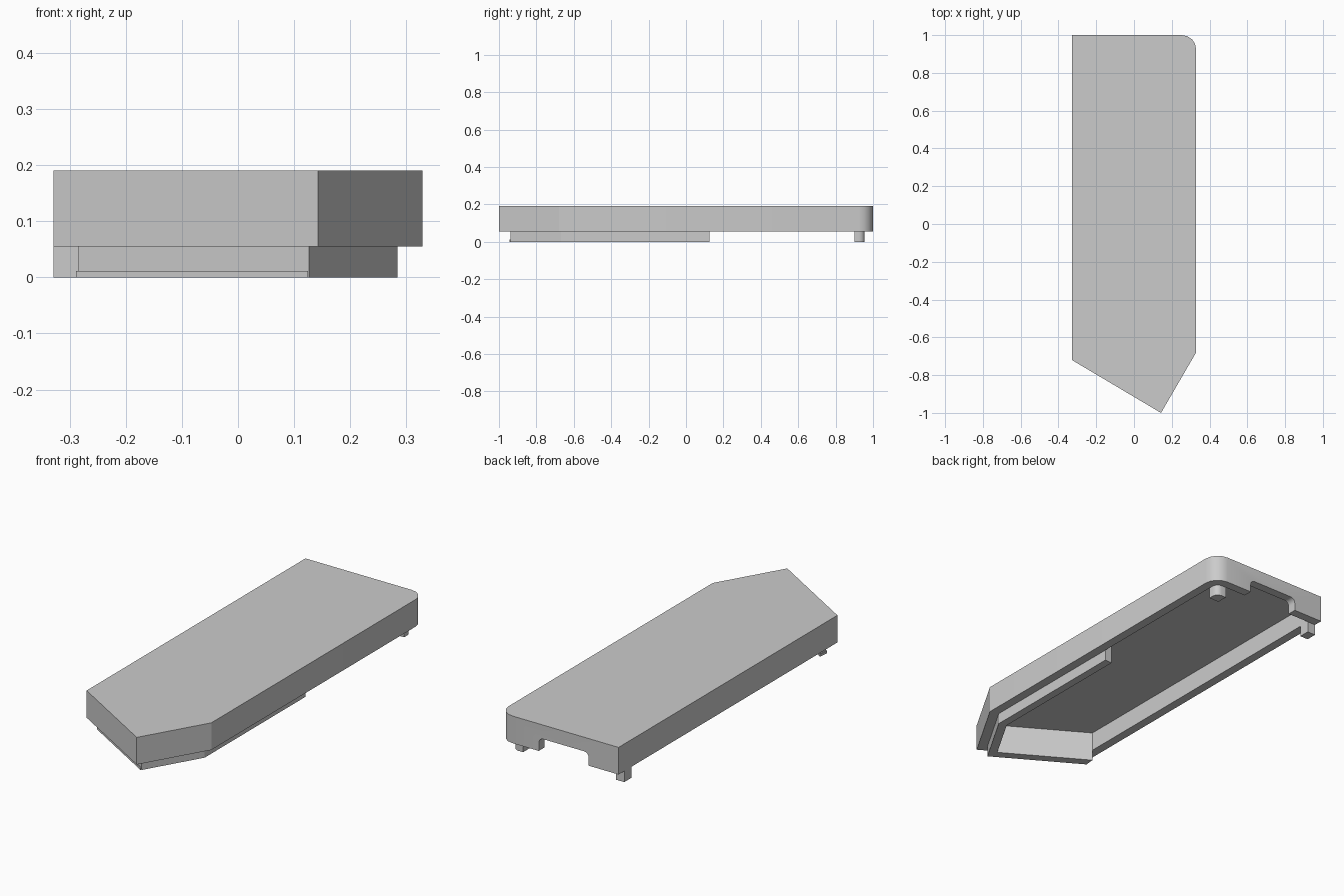
import bpy, bmesh, math
from mathutils import Vector

cube = bpy.data.objects.get("Cube")
if cube:
    bpy.data.objects.remove(cube, do_unlink=True)

grey = bpy.data.materials.new("plain_grey")
grey.use_nodes = True
colour = (0.6, 0.6, 0.6, 1)
grey.diffuse_color = colour
grey.node_tree.nodes["Principled BSDF"].inputs["Base Color"].default_value = colour

# Plan outline, counter-clockwise; its edges are: right side, nose, bevel, left side, back
OUTLINE = [Vector(p) for p in
           [(-0.329, 1), (-0.329, -0.72), (0.143, -1), (0.329, -0.68), (0.329, 1)]]
WALL, LIP = 0.045, 0.085
RIM, CEILING, TOP = 0.055, 0.15, 0.19


def inset(dists):
    """Move every outline edge inward by its own distance."""
    n = len(OUTLINE)
    lines = []
    for i, p in enumerate(OUTLINE):
        d = (OUTLINE[(i + 1) % n] - p).normalized()
        lines.append((p + Vector((-d.y, d.x)) * dists[i], d))
    result = []
    for i in range(n):
        (p, d), (q, e) = lines[i - 1], lines[i]
        t = (q - p).cross(e) / d.cross(e)
        result.append(p + d * t)
    return result


def rounded(points, corners, radius, steps=4):
    """Replace the listed right-angled corners with arcs."""
    result = []
    for i, p in enumerate(points):
        if i not in corners:
            result.append(p)
            continue
        a = (points[i - 1] - p).normalized()
        b = (points[(i + 1) % len(points)] - p).normalized()
        for k in range(steps + 1):
            t = math.pi / 2 * k / steps
            result.append(p + radius * (a * (1 - math.sin(t)) + b * (1 - math.cos(t))))
    return result


def prism(name, points, low, high, upright=False):
    """Extrude a plan along z, or an upright x-z profile along y."""
    bm = bmesh.new()
    place = (lambda p: (p[0], low, p[1])) if upright else (lambda p: (p[0], p[1], low))
    face = bm.faces.new([bm.verts.new(place(p)) for p in points])
    move = Vector((0, high - low, 0)) if upright else Vector((0, 0, high - low))
    out = bmesh.ops.extrude_face_region(bm, geom=[face])
    bmesh.ops.translate(bm, vec=move,
                        verts=[v for v in out["geom"] if isinstance(v, bmesh.types.BMVert)])
    bmesh.ops.recalc_face_normals(bm, faces=bm.faces)
    mesh = bpy.data.meshes.new(name)
    bm.to_mesh(mesh)
    bm.free()
    mesh.materials.append(grey)
    obj = bpy.data.objects.new(name, mesh)
    bpy.context.collection.objects.link(obj)
    return obj


def select_only(obj):
    bpy.ops.object.select_all(action="DESELECT")
    obj.select_set(True)
    bpy.context.view_layer.objects.active = obj


def cut(target, cutter):
    cutter.hide_render = True
    mod = target.modifiers.new("cut", "BOOLEAN")
    mod.operation, mod.solver, mod.object = "DIFFERENCE", "EXACT", cutter
    select_only(target)
    bpy.ops.object.modifier_apply(modifier=mod.name)
    bpy.data.objects.remove(cutter, do_unlink=True)


# Hollow cover with an open underside
cover = prism("cover", rounded(OUTLINE, [4], 0.075), RIM, TOP)
inner = inset([WALL] * 5)
cut(cover, prism("cavity_cutter", rounded(inner, [4], 0.03), -0.1, CEILING))

# Notch in the back wall with rounded upper corners
notch = [Vector(p) for p in [(-0.165, 0), (0.11, 0), (0.11, 0.12), (-0.165, 0.12)]]
cut(cover, prism("notch_cutter", rounded(notch, [2, 3], 0.025), 0.93, 1.05, True))

# Locating lip along the nose, the bevel and part of the left side
deep = inset([WALL, LIP, LIP, LIP, WALL])
lip_end = 0.125
prism("locating_lip",
      [inner[1], inner[2], inner[3], (inner[3].x, lip_end), (deep[3].x, lip_end),
       deep[3], deep[2], deep[1]], 0, CEILING + 0.005)

# Thin catch ridge at the foot of the lip
ridge = inset([0.04, 0.04, WALL, WALL, WALL])
prism("catch_ridge", [ridge[1], ridge[2], deep[2], deep[1]], 0, 0.011)

# Back locating pegs
y0, y1 = 0.9, inner[4].y
left_peg = [Vector(p) for p in
            [(0.228, y0), (inner[4].x, y0), (inner[4].x, y1), (0.228, y1)]]
prism("left_peg", rounded(left_peg, [2], 0.03), 0, CEILING + 0.005)
prism("right_peg", [(-0.329, y0), (inner[0].x, y0), (inner[0].x, y1), (-0.329, y1)],
      0, RIM + 0.005)

for name in ("cover", "left_peg"):
    select_only(bpy.data.objects[name])
    bpy.ops.object.shade_smooth_by_angle(angle=math.radians(28))
